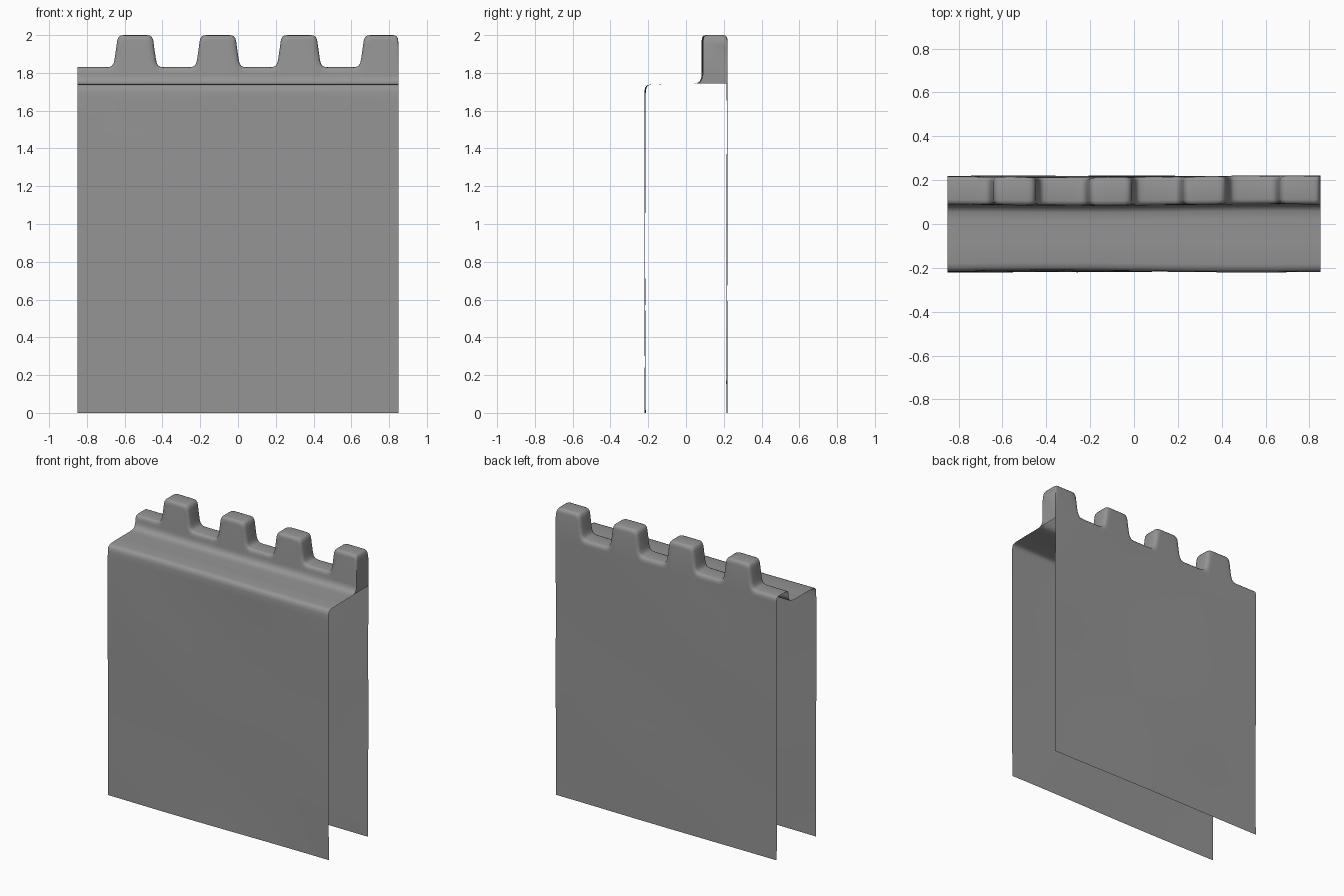
import bpy, bmesh, math

if "Cube" in bpy.data.objects:
    bpy.data.objects.remove(bpy.data.objects["Cube"])

HALF, Y, BASE, TOP = 0.85, 0.217, 1.83, 2.0

# Sheet heights, and how far parapet corner points pull in to round the merlons in plan
SHEET_Z = [i * 0.166 for i in range(11)]
PULL = {4: 0.022, 5: 0.010, 6: 0.003, 9: 0.003, 10: 0.010, 11: 0.022}


def section(h):
    """Wall cross-section (y, z): front sheet, walkway, parapet of height h, back sheet."""
    front = [(-Y, z) for z in SHEET_Z]
    front += [(-Y, 1.70), (-0.213, 1.722), (-0.203, 1.734), (-0.18, 1.739),
              (-0.08, 1.741), (0.02, 1.741)]
    parapet = [(0.055, 1.743), (0.073, 1.752), (0.083, 1.772), (0.086, 1.79),
               (0.087, h - 0.028), (0.090, h - 0.012), (0.097, h - 0.003), (0.110, h),
               (0.193, h), (0.206, h - 0.003), (0.214, h - 0.012), (Y, h - 0.028),
               (Y, 1.79), (Y, 1.743)]
    back = [(Y, z) for z in reversed(SHEET_Z)]
    return front + parapet + back, len(front), len(front) + len(parapet)


def wobble(x, z, side):
    """Slight unevenness of the hand-built wall sheets."""
    return 0.002 * math.sin(4.1 * x + 2.3 * z + side) + 0.002 * math.sin(5.3 * z - 2.7 * x * side)


# Merlon flank: offset from the merlon's top edge, parapet height
FLANK = [(-0.060, BASE), (-0.040, 1.832), (-0.028, 1.838), (-0.020, 1.852),
         (-0.015, 1.875), (-0.007, 1.93), (-0.002, 1.968), (0.002, 1.983),
         (0.010, 1.994), (0.022, 1.999), (0.035, TOP)]

# Stations along the wall (x, parapet height, direction towards the merlon's middle)
stations = [(-HALF, BASE, 0), (-0.77, BASE, 0)]
for left, right in [(-0.638, -0.450), (-0.201, -0.012), (0.228, 0.418), (0.667, None)]:
    stations += [(left + d, h, 1) for d, h in FLANK]
    if right is not None:
        stations += [(right - d, h, -1) for d, h in reversed(FLANK)]
# last merlon is cut off by the wall end
stations += [(0.815, TOP, 0), (0.830, 1.999, 0), (0.840, 1.994, 0),
             (0.846, 1.983, 0), (HALF, 1.955, 0)]

# Crenellated wall shell, open at the bottom and sides
bm = bmesh.new()
rows = []
for x, h, toward in stations:
    pts, a, b = section(h)
    weight = toward * min(1, max(0, (h - BASE) / 0.04))
    row = []
    for j, (y, z) in enumerate(pts):
        dy = wobble(x, z, 1 if y > 0 else -1)
        row.append(bm.verts.new((x + weight * PULL.get(j - a, 0), y + dy, z)))
    rows.append(row)
for r, s in zip(rows, rows[1:]):
    for j in range(len(r) - 1):
        bm.faces.new((r[j], s[j], s[j + 1], r[j + 1]))

# End face of the last merlon
bm.faces.new(list(reversed(rows[-1][a:b])))

mesh = bpy.data.meshes.new("battlement_wall")
bm.to_mesh(mesh)
bm.free()
wall = bpy.data.objects.new("battlement_wall", mesh)
bpy.context.collection.objects.link(wall)

# Dark grey stone
stone = bpy.data.materials.new("dark_stone")
stone.diffuse_color = (0.3, 0.3, 0.3, 1)
stone.use_nodes = True
stone.node_tree.nodes["Principled BSDF"].inputs["Base Color"].default_value = stone.diffuse_color
mesh.materials.append(stone)

bpy.context.view_layer.objects.active = wall
wall.select_set(True)
bpy.ops.object.shade_smooth_by_angle(angle=math.radians(75))
